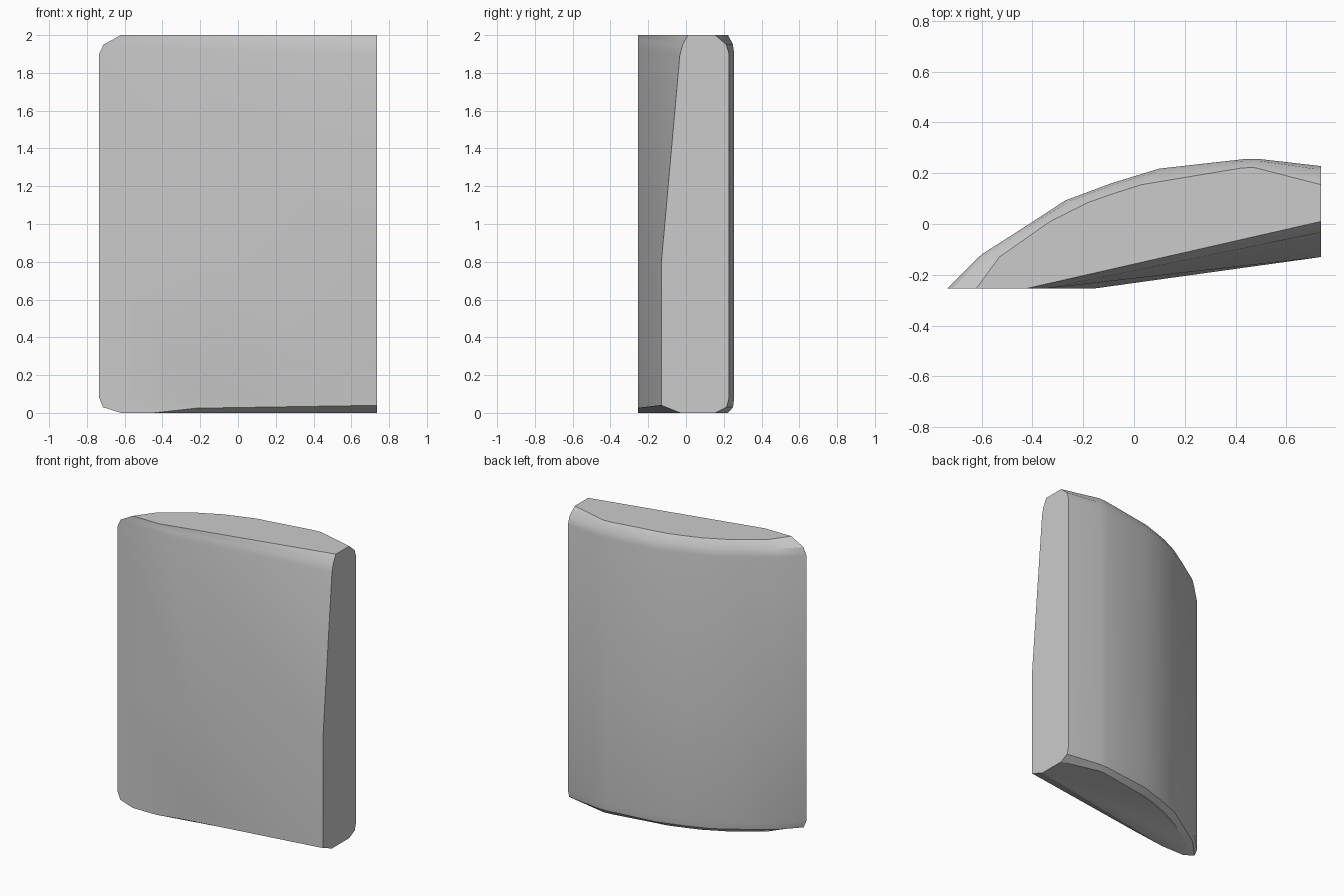
import bpy, bmesh, math

if "Cube" in bpy.data.objects:
    bpy.data.objects.remove(bpy.data.objects["Cube"])

grey = bpy.data.materials.new("plain grey")
grey.diffuse_color = (0.6, 0.6, 0.6, 1)
grey.use_nodes = True
grey.node_tree.nodes["Principled BSDF"].inputs["Base Color"].default_value = grey.diffuse_color

# Curved back outline: full-size section and the smaller top / bottom caps
FULL = [(-.735, -.253), (-.60, -.12), (-.42, -.005), (-.27, .093), (-.09, .16),
        (.10, .218), (.43, .255), (.50, .255), (.735, .228)]
CAP = [(-.62, -.253), (-.53, -.13), (-.33, .01), (-.18, .085), (-.08, .12),
       (.03, .155), (.42, .22), (.47, .223), (.735, .155)]

# Levels: height, cap blend, front corner (y, z) at the right end,
# front crease (x, z) where the slanted face meets the flat front
LEVELS = [
    (0.00, 1.00, (-.03, 0.00), (-.45, 0.00)),
    (0.03, 0.18, (-.13, 0.04), (-.22, 0.025)),
    (0.08, 0.00, (-.13, 0.12), (-.15, 0.08)),
    (0.80, 0.00, (-.13, 0.80), (-.15, 0.80)),
    (1.90, 0.00, (-.033, 1.89), (-.34, 1.93)),
    (1.95, 0.20, (-.018, 1.95), (-.37, 1.97)),
    (2.00, 1.00, (.01, 2.00), (-.42, 2.00)),
]

# Loft the sections into one closed solid
bm = bmesh.new()
rings = []
for z, t, (fy, fz), (kx, kz) in LEVELS:
    ring = [bm.verts.new((a + (c - a) * t, b + (d - b) * t, z))
            for (a, b), (c, d) in zip(FULL, CAP)]
    ring.append(bm.verts.new((.735, fy, fz)))
    ring.append(bm.verts.new((kx, -.253, kz)))
    rings.append(ring)

n = len(rings[0])
for lo, hi in zip(rings, rings[1:]):
    for i in range(n):
        j = (i + 1) % n
        if i == n - 2:      # slanted front, split along its diagonal
            bm.faces.new((lo[i], lo[j], hi[j]))
            bm.faces.new((lo[i], hi[j], hi[i]))
        else:
            bm.faces.new((lo[i], lo[j], hi[j], hi[i]))
bm.faces.new(rings[0])
bm.faces.new(rings[-1])
bmesh.ops.recalc_face_normals(bm, faces=bm.faces)

mesh = bpy.data.meshes.new("curved_panel")
bm.to_mesh(mesh)
bm.free()
mesh.materials.append(grey)
panel = bpy.data.objects.new("curved_panel", mesh)
bpy.context.collection.objects.link(panel)
bpy.context.view_layer.objects.active = panel
panel.select_set(True)
bpy.ops.object.shade_smooth_by_angle(angle=math.radians(30))
